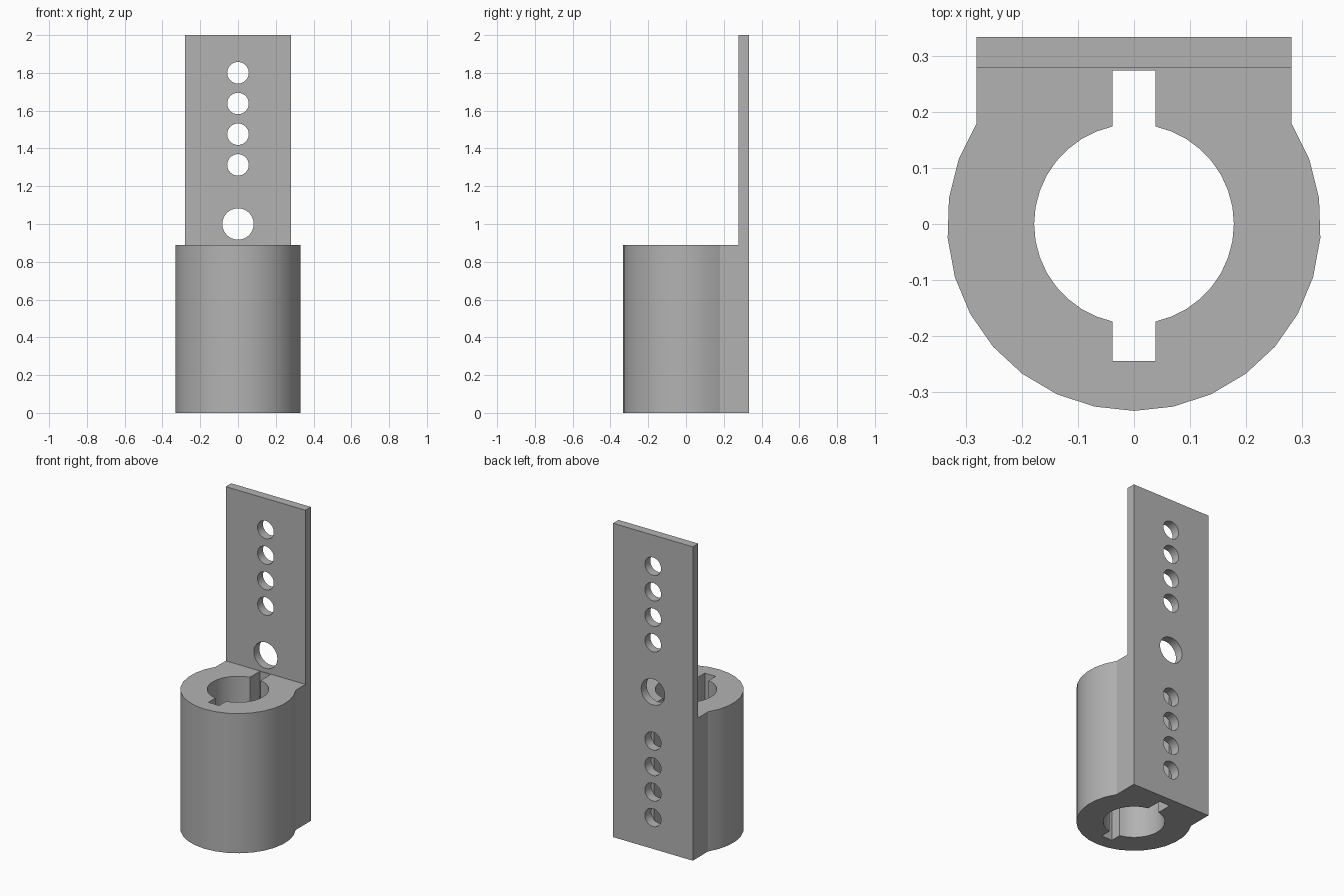
import bpy
import bmesh
from math import radians, sin, cos, asin, degrees

cube = bpy.data.objects.get("Cube")
if cube:
    bpy.data.objects.remove(cube, do_unlink=True)

BODY_R, BORE_R = 0.333, 0.178
PLATE_HALF, PLATE_FRONT, BACK = 0.281, 0.278, 0.333
SLOT_HALF, SLOT_BACK, SLOT_FRONT = 0.038, 0.274, -0.244
BODY_H, TOP = 0.89, 2.0

grey = bpy.data.materials.new("plain_grey")
grey.use_nodes = True
colour = (0.45, 0.45, 0.45, 1)
grey.diffuse_color = colour
grey.node_tree.nodes["Principled BSDF"].inputs["Base Color"].default_value = colour


def arc(radius, start, end, steps):
    angles = [radians(start + (end - start) * i / steps) for i in range(steps + 1)]
    return [(radius * cos(a), radius * sin(a)) for a in angles]


def prism(name, outline, low, high):
    """Extrude a closed xy outline from z = low to z = high."""
    bm = bmesh.new()
    base = bm.faces.new([bm.verts.new((x, y, low)) for x, y in outline])
    new = bmesh.ops.extrude_face_region(bm, geom=[base])["geom"]
    top = [v for v in new if isinstance(v, bmesh.types.BMVert)]
    bmesh.ops.translate(bm, verts=top, vec=(0, 0, high - low))
    bmesh.ops.recalc_face_normals(bm, faces=bm.faces)
    mesh = bpy.data.meshes.new(name)
    bm.to_mesh(mesh)
    bm.free()
    mesh.materials.append(grey)
    obj = bpy.data.objects.new(name, mesh)
    bpy.context.collection.objects.link(obj)
    return obj


def cut(target, cutter):
    cutter.hide_render = True
    mod = target.modifiers.new("cut", "BOOLEAN")
    mod.operation, mod.solver, mod.object = "DIFFERENCE", "EXACT", cutter
    bpy.context.view_layer.objects.active = target
    bpy.ops.object.modifier_apply(modifier=mod.name)
    bpy.data.objects.remove(cutter, do_unlink=True)


def drill(target, z, radius, front):
    """Round hole from behind, reaching forward to y = front."""
    depth = 0.4 - front
    bpy.ops.mesh.primitive_cylinder_add(
        vertices=32, radius=radius, depth=depth,
        location=(0, front + depth / 2, z), rotation=(radians(90), 0, 0))
    cut(target, bpy.context.object)


# Round sleeve with a flat back, full height
join = degrees(asin((BODY_R ** 2 - PLATE_HALF ** 2) ** 0.5 / BODY_R))
outline = arc(BODY_R, join, -180 - join, 20)
outline += [(-PLATE_HALF, BACK), (PLATE_HALF, BACK)]
bracket = prism("sleeve_bracket", outline, 0, TOP)

# Clear the front above the sleeve, leaving the upright plate
cut(bracket, prism("front_clearance",
                   [(-1, -1), (1, -1), (1, PLATE_FRONT), (-1, PLATE_FRONT)],
                   BODY_H, TOP + 1))

# Bore with two keyways
key = degrees(asin(SLOT_HALF / BORE_R))
bore = arc(BORE_R, key - 90, 90 - key, 16)
bore += [(SLOT_HALF, SLOT_BACK), (-SLOT_HALF, SLOT_BACK)]
bore += arc(BORE_R, 90 + key, 270 - key, 16)
bore += [(-SLOT_HALF, SLOT_FRONT), (SLOT_HALF, SLOT_FRONT)]
cut(bracket, prism("keyed_bore", bore, -0.1, BODY_H + 0.05))

# Central hole, and rows of small holes mirrored above and below it
drill(bracket, 1.0, 0.083, 0.2)
for i in range(4):
    offset = 0.313 + i * 0.1625
    drill(bracket, 1 + offset, 0.057, 0.2)
    drill(bracket, 1 - offset, 0.057, 0.27)

# Smooth the curved walls, keep edges sharp
bpy.ops.object.select_all(action="DESELECT")
bracket.select_set(True)
bpy.context.view_layer.objects.active = bracket
bpy.ops.object.shade_smooth_by_angle(angle=radians(20))
